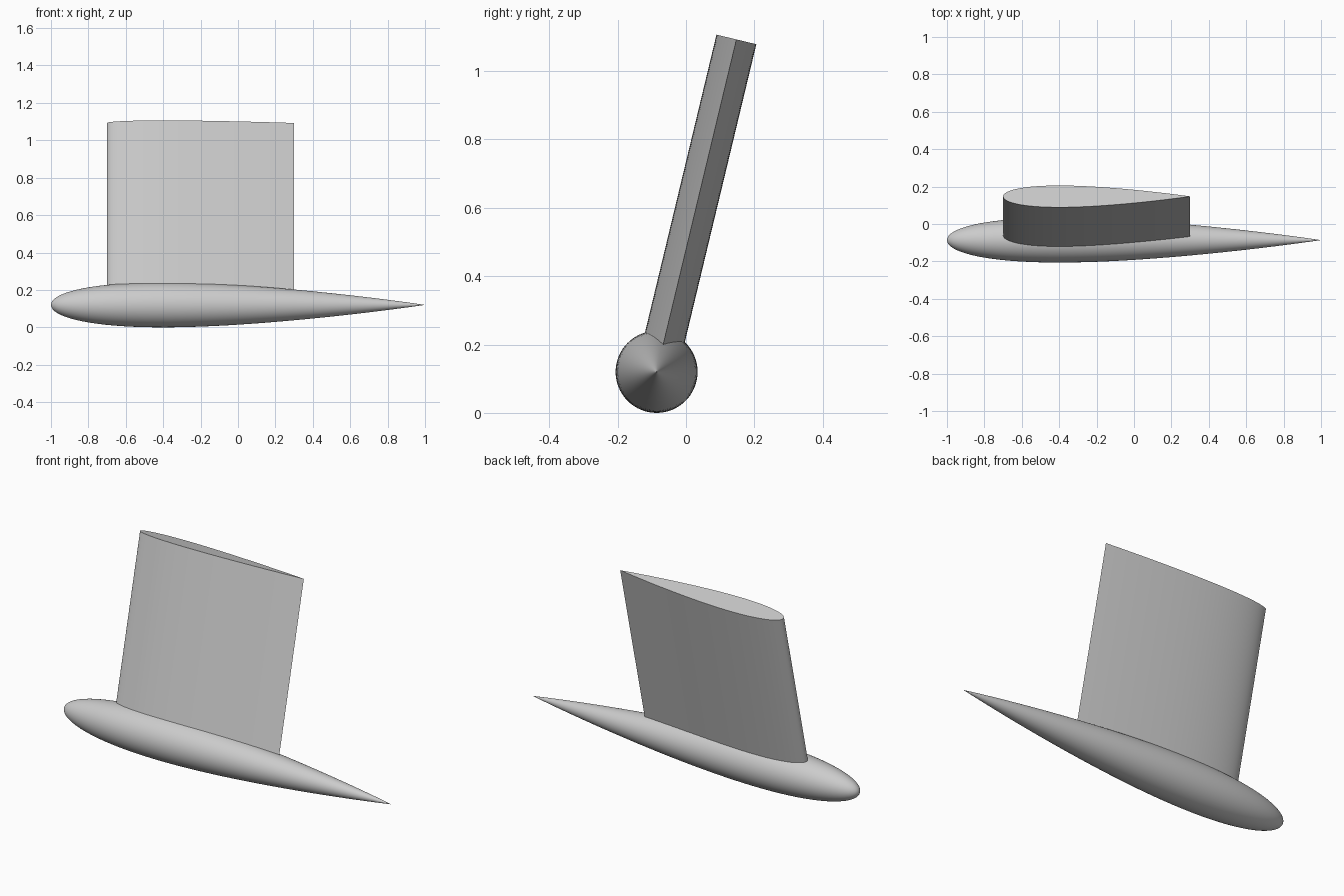
import bpy, bmesh, math
from mathutils import Matrix

if "Cube" in bpy.data.objects:
    bpy.data.objects.remove(bpy.data.objects["Cube"], do_unlink=True)

grey = bpy.data.materials.new("light_grey")
grey.use_nodes = True
colour = (0.6, 0.6, 0.6, 1)
grey.diffuse_color = colour
grey.node_tree.nodes["Principled BSDF"].inputs["Base Color"].default_value = colour

AXIS_Y, AXIS_Z = -0.086, 0.12
TILT = math.radians(13.5)


def half_thickness(t):
    """Symmetric 12 % aerofoil with a closed trailing edge."""
    return 0.6 * (0.2969 * math.sqrt(t) - 0.126 * t - 0.3516 * t**2
                  + 0.2843 * t**3 - 0.1036 * t**4)


def stations(count):
    """Chord positions from nose to tail, closer together at both ends."""
    return [(1 - math.cos(math.pi * i / count)) / 2 for i in range(count + 1)]


def finish(bm, name):
    bmesh.ops.remove_doubles(bm, verts=bm.verts, dist=1e-5)
    bmesh.ops.recalc_face_normals(bm, faces=bm.faces)
    mesh = bpy.data.meshes.new(name)
    bm.to_mesh(mesh)
    bm.free()
    mesh.materials.append(grey)
    obj = bpy.data.objects.new(name, mesh)
    bpy.context.collection.objects.link(obj)
    bpy.ops.object.select_all(action="DESELECT")
    obj.select_set(True)
    bpy.context.view_layer.objects.active = obj
    bpy.ops.object.shade_smooth_by_angle(angle=math.radians(30))
    return obj


# Streamlined body: aerofoil half profile spun about its long axis
bm = bmesh.new()
verts = [bm.verts.new((2 * t - 1, 0, max(0, 2 * half_thickness(t))))
         for t in stations(48)]
edges = [bm.edges.new(pair) for pair in zip(verts, verts[1:])]
bmesh.ops.spin(bm, geom=verts + edges, cent=(0, 0, 0), axis=(1, 0, 0),
               angle=math.tau, steps=64)
body = finish(bm, "streamlined_body")
body.location = (0, AXIS_Y, AXIS_Z)

# Pylon: aerofoil section extruded upward and leaned back
bm = bmesh.new()
ts = stations(40)
outline = [(t, half_thickness(t)) for t in ts]
outline += [(t, -half_thickness(t)) for t in reversed(ts[1:-1])]
base = bm.faces.new([bm.verts.new((t - 0.7, y, 0)) for t, y in outline])
top = bmesh.ops.extrude_face_region(bm, geom=[base], use_keep_orig=True)
bmesh.ops.translate(bm, vec=(0, 0, 1),
                    verts=[v for v in top["geom"] if isinstance(v, bmesh.types.BMVert)])
bmesh.ops.transform(bm, matrix=Matrix.Rotation(-TILT, 4, "X"), verts=bm.verts)
pylon = finish(bm, "pylon")
pylon.location = (0, AXIS_Y, AXIS_Z)
